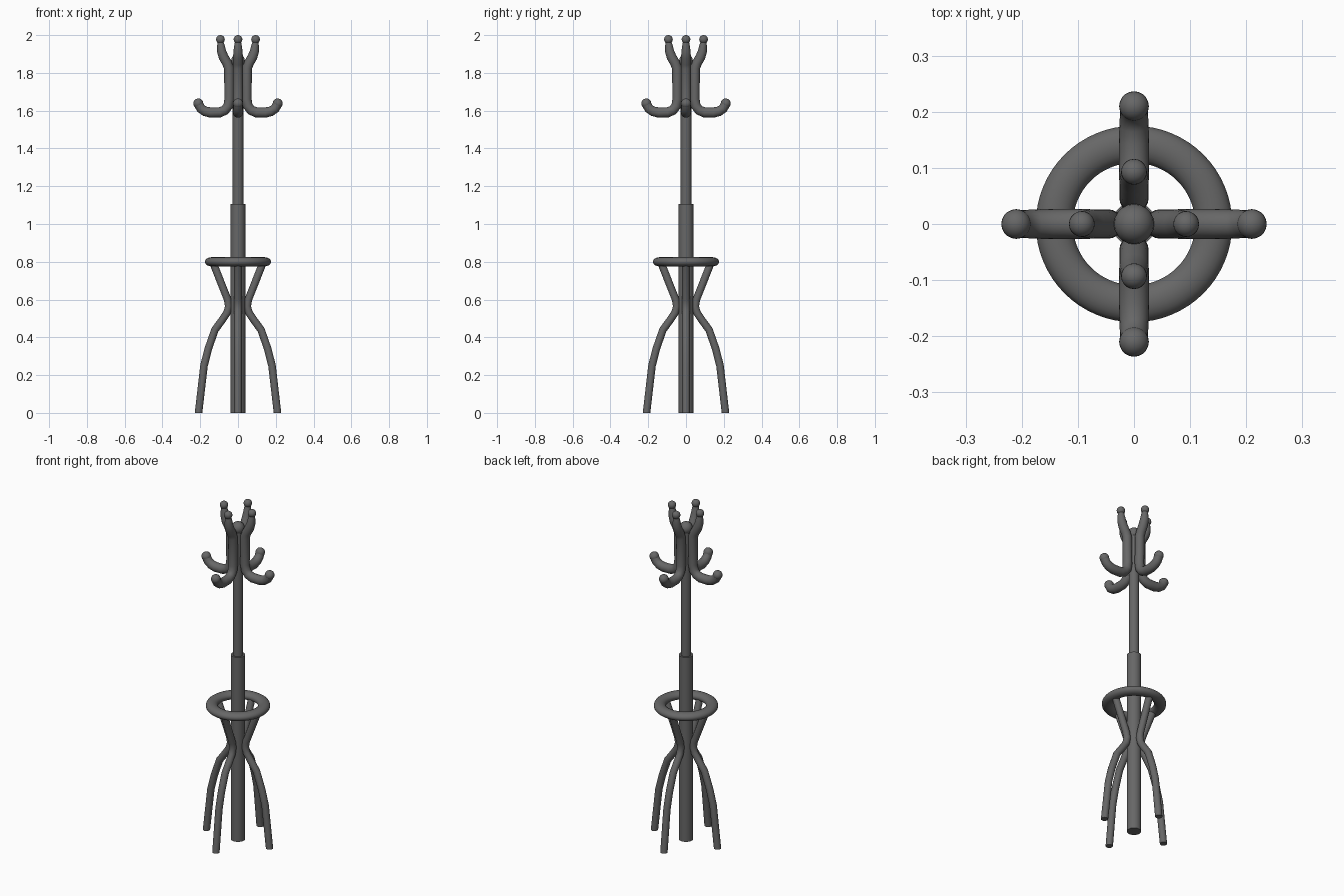
import bpy, bmesh, math
from mathutils import Vector, Matrix

if "Cube" in bpy.data.objects:
    bpy.data.objects.remove(bpy.data.objects["Cube"])

# Dark grey finish for every part
dark = bpy.data.materials.new("dark_grey")
dark.diffuse_color = (.135, .135, .135, 1)
dark.use_nodes = True
dark.node_tree.nodes["Principled BSDF"].inputs["Base Color"].default_value = dark.diffuse_color


def finish(name, bm, angle=40):
    bmesh.ops.recalc_face_normals(bm, faces=bm.faces)
    me = bpy.data.meshes.new(name)
    bm.to_mesh(me)
    bm.free()
    me.materials.append(dark)
    ob = bpy.data.objects.new(name, me)
    bpy.context.collection.objects.link(ob)
    bpy.ops.object.select_all(action='DESELECT')
    ob.select_set(True)
    bpy.context.view_layer.objects.active = ob
    bpy.ops.object.shade_smooth_by_angle(angle=math.radians(angle))
    return ob


def sweep(bm, path, sides=20):
    """Round tube along (x, z, radius) points in the xz plane."""
    pts = [Vector((x, 0, z)) for x, z, r in path]
    rings = []
    for i, p in enumerate(pts):
        a = (p - pts[i - 1]).normalized() if i else None
        b = (pts[i + 1] - p).normalized() if i < len(pts) - 1 else None
        t = ((a or b) + (b or a)).normalized()
        n = Vector((t.z, 0, -t.x))
        r = path[i][2]
        ring = []
        for k in range(sides):
            w = 2 * math.pi * k / sides
            ring.append(bm.verts.new(p + r * (math.cos(w) * n + math.sin(w) * Vector((0, 1, 0)))))
        rings.append(ring)
    for r0, r1 in zip(rings, rings[1:]):
        for k in range(sides):
            j = (k + 1) % sides
            bm.faces.new((r0[k], r0[j], r1[j], r1[k]))
    bm.faces.new(rings[0])
    bm.faces.new(rings[-1])


def ball(bm, x, z, r):
    bmesh.ops.create_uvsphere(bm, u_segments=20, v_segments=12, radius=r,
                              matrix=Matrix.Translation((x, 0, z)))


def around(name, build):
    """Four copies at 90 degree steps."""
    for i, side in enumerate(("right", "back", "left", "front")):
        bm = bmesh.new()
        build(bm)
        bmesh.ops.rotate(bm, verts=bm.verts, cent=(0, 0, 0),
                         matrix=Matrix.Rotation(i * math.pi / 2, 3, 'Z'))
        finish(f"{side}_{name}", bm)


# Central pole: thick lower sleeve, thin upper rod, ball cap
bm = bmesh.new()
sweep(bm, [(0, 0, .039), (0, 1.105, .039)], 32)
finish("lower_pole", bm)
bm = bmesh.new()
sweep(bm, [(0, 1.09, .028), (0, 1.86, .028)], 32)
finish("upper_pole", bm)
bm = bmesh.new()
ball(bm, 0, 1.865, .036)
finish("pole_cap", bm)

# Umbrella ring, slightly flattened
bpy.ops.mesh.primitive_torus_add(major_radius=.142, minor_radius=.033,
                                 major_segments=64, minor_segments=20, location=(0, 0, .8))
ring = bpy.context.object
ring.name = "umbrella_ring"
ring.scale.z = .024 / .033
bpy.ops.object.transform_apply(location=False, rotation=False, scale=True)
bpy.ops.object.shade_smooth_by_angle(angle=math.radians(40))
ring.data.materials.append(dark)


# Bent legs running from the floor up to the ring
def leg(bm):
    R = .02
    sweep(bm, [(x, z, R) for x, z in (
        (.209, 0), (.18, .25), (.157, .34), (.122, .44), (.085, .49),
        (.058, .53), (.049, .565), (.055, .6), (.13, .79))])
    for v in bm.verts:
        if v.co.z < .02:
            v.co.z = 0


around("leg", leg)


# Coat hooks: upper finger with a ball, straight stem, outward curl
def hook(bm):
    sweep(bm, [(.093, 1.975, .013), (.091, 1.95, .019), (.087, 1.915, .024),
               (.077, 1.885, .026), (.058, 1.852, .026), (.048, 1.825, .026),
               (.046, 1.66, .026), (.052, 1.625, .026), (.07, 1.602, .026),
               (.098, 1.591, .027), (.145, 1.59, .027), (.175, 1.597, .026),
               (.197, 1.612, .025), (.21, 1.637, .025)])
    ball(bm, .093, 1.977, .023)
    ball(bm, .21, 1.638, .0265)


around("coat_hook", hook)
